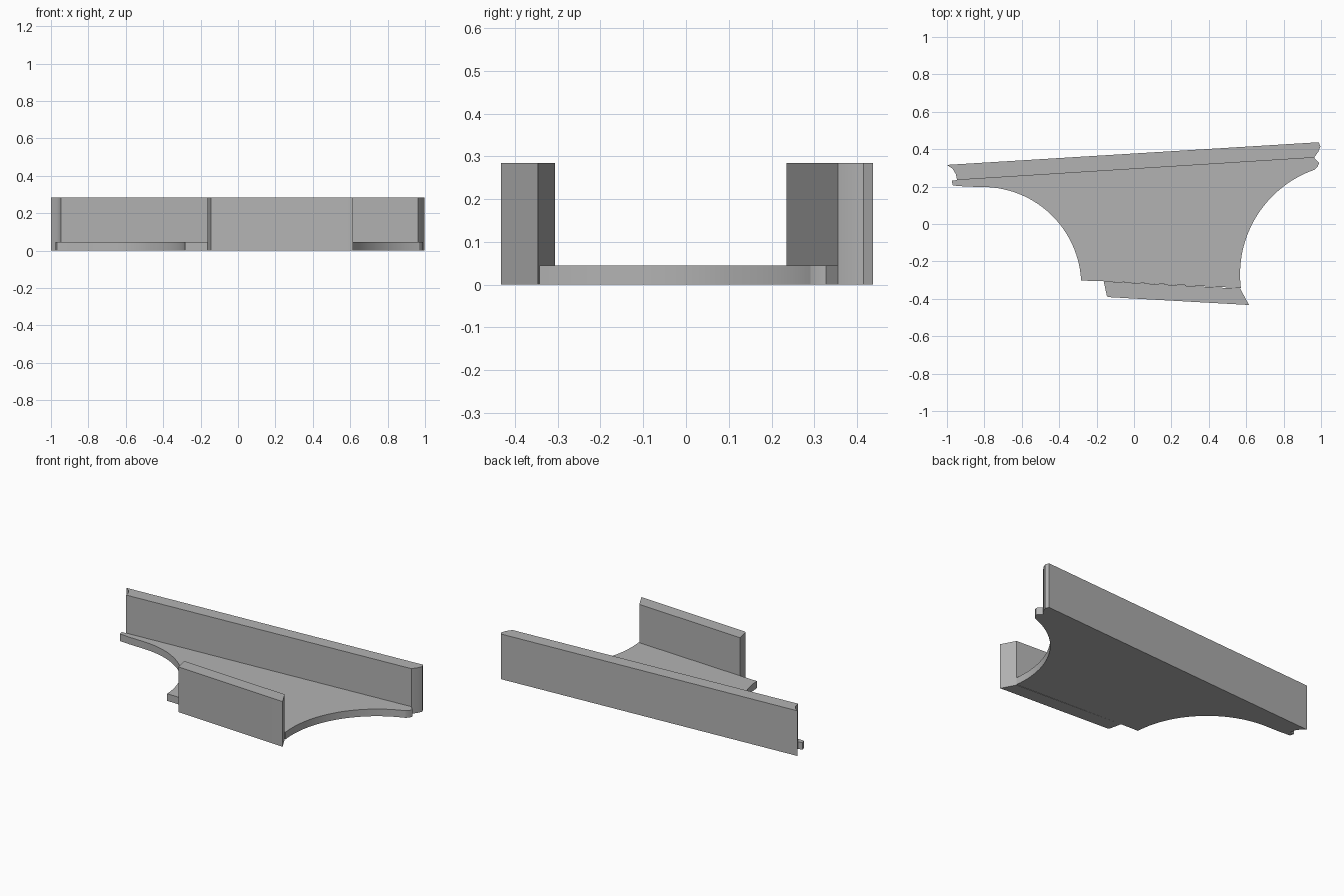
import bpy, bmesh, math

cube = bpy.data.objects.get("Cube")
if cube:
    bpy.data.objects.remove(cube, do_unlink=True)

GREY = (0.45, 0.45, 0.45, 1)
mat = bpy.data.materials.new("light grey")
mat.use_nodes = True
mat.diffuse_color = GREY
mat.node_tree.nodes["Principled BSDF"].inputs["Base Color"].default_value = GREY

PLATE_TOP, WALL_TOP = 0.045, 0.285


def arc(cx, cy, r, start, end, steps=28):
    """Points along a circular arc, angles in degrees."""
    angles = [math.radians(start + (end - start) * i / steps) for i in range(steps + 1)]
    return [(cx + r * math.cos(a), cy + r * math.sin(a)) for a in angles]


def extrude_outline(name, outline, top):
    """Solid prism from a plan outline standing on the ground."""
    bm = bmesh.new()
    face = bm.faces.new([bm.verts.new((x, y, 0)) for x, y in outline])
    ext = bmesh.ops.extrude_face_region(bm, geom=[face])
    verts = [g for g in ext["geom"] if isinstance(g, bmesh.types.BMVert)]
    bmesh.ops.translate(bm, vec=(0, 0, top), verts=verts)
    bmesh.ops.recalc_face_normals(bm, faces=bm.faces)
    mesh = bpy.data.meshes.new(name)
    bm.to_mesh(mesh)
    bm.free()
    mesh.materials.append(mat)
    obj = bpy.data.objects.new(name, mesh)
    bpy.context.collection.objects.link(obj)
    bpy.ops.object.select_all(action="DESELECT")
    obj.select_set(True)
    bpy.context.view_layer.objects.active = obj
    bpy.ops.object.shade_smooth_by_angle(angle=math.radians(25))
    return obj


# Long rear wall with curved ends
extrude_outline("rear_wall", [
    (-1, 0.316), (-0.97, 0.295), (-0.953, 0.268), (-0.946, 0.235),
    (0.963, 0.355), (0.985, 0.386), (0.997, 0.415), (0.987, 0.437)], WALL_TOP)

# Short front wall
extrude_outline("front_wall", [
    (-0.162, -0.306), (0.568, -0.346), (0.615, -0.433),
    (-0.135, -0.391), (-0.145, -0.386)], WALL_TOP)

# Floor plate with two concave side arcs
left_arc = arc(-0.81, -0.33, 0.528, 90, 3)
right_arc = arc(1.16, -0.27, 0.593, 187, 109)
floor = [(-0.946, 0.235), (-0.975, 0.231), (-0.968, 0.206), (-0.9, 0.2)]
floor += left_arc + [(-0.162, -0.306)] + right_arc
floor += [(0.982, 0.306), (0.99, 0.327), (0.963, 0.355)]
extrude_outline("floor_plate", floor, PLATE_TOP)
